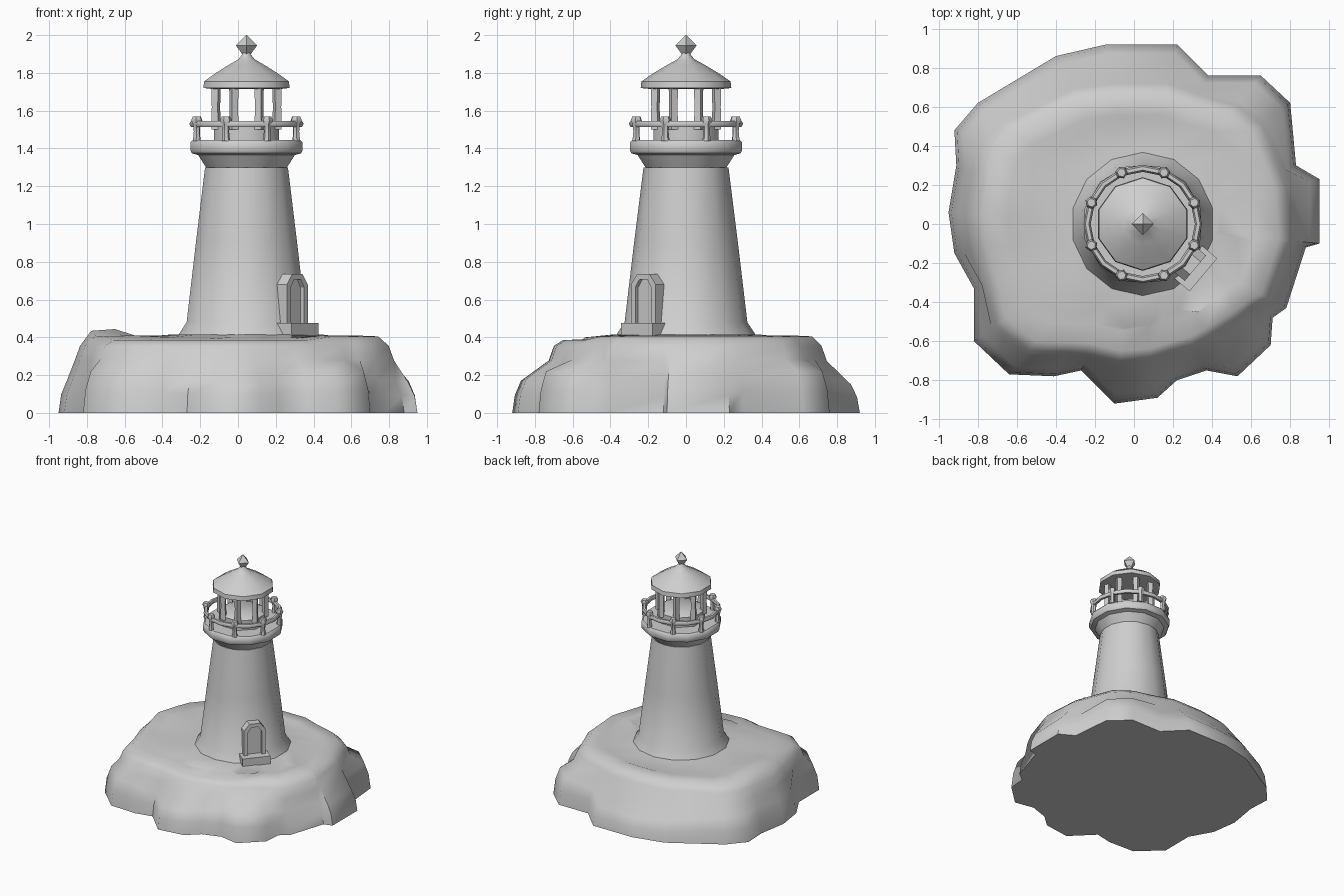
import bpy, bmesh, math
from mathutils import Vector, Matrix

if "Cube" in bpy.data.objects:
    bpy.data.objects.remove(bpy.data.objects["Cube"])

CX, CY = 0.045, 0.0          # tower axis
stone = bpy.data.materials.new("light_grey_stone")
stone.diffuse_color = (0.62, 0.62, 0.62, 1)
stone.use_nodes = True
stone.node_tree.nodes["Principled BSDF"].inputs["Base Color"].default_value = stone.diffuse_color


def finish(name, bm, angle=40):
    bmesh.ops.recalc_face_normals(bm, faces=bm.faces)
    me = bpy.data.meshes.new(name)
    bm.to_mesh(me)
    bm.free()
    me.materials.append(stone)
    ob = bpy.data.objects.new(name, me)
    bpy.context.collection.objects.link(ob)
    bpy.ops.object.select_all(action='DESELECT')
    ob.select_set(True)
    bpy.context.view_layer.objects.active = ob
    bpy.ops.object.shade_smooth_by_angle(angle=math.radians(angle))
    return ob


def skin(bm, rings, closed=False):
    """Join rings of points with quads; cap the ends unless closed."""
    vs = [[bm.verts.new(p) for p in r] for r in rings]
    n = len(vs[0])
    pairs = list(zip(vs, vs[1:])) + ([(vs[-1], vs[0])] if closed else [])
    for a, b in pairs:
        for i in range(n):
            j = (i + 1) % n
            bm.faces.new((a[i], a[j], b[j], b[i]))
    if not closed:
        bm.faces.new(vs[0][::-1])
        bm.faces.new(vs[-1])


def ring(r, z, n, rot=0.0, cx=CX, cy=CY):
    return [(cx + r * math.cos(rot + 2 * math.pi * i / n),
             cy + r * math.sin(rot + 2 * math.pi * i / n), z) for i in range(n)]


def lathe(name, profile, n, rot=0.0, closed=False, angle=40):
    bm = bmesh.new()
    skin(bm, [ring(r, z, n, rot) for r, z in profile], closed)
    return finish(name, bm, angle)


def posts(name, count, radius, profile, n=6):
    bm = bmesh.new()
    for k in range(count):
        a = 2 * math.pi * (k + 0.5) / count
        c = CX + radius * math.cos(a), CY + radius * math.sin(a)
        skin(bm, [ring(r, z, n, a, *c) for r, z in profile])
    return finish(name, bm, 50)


# rocky island: foot outline x, y, lower shoulder height, upper rim factor
outline = [
    (0.95, -0.10, .16, .84), (0.95, 0.23, .17, .82), (0.83, 0.30, .20, .90),
    (0.80, 0.62, .22, .82), (0.65, 0.76, .22, .80), (0.38, 0.76, .20, .87),
    (0.22, 0.92, .15, .78), (-0.14, 0.92, .14, .78), (-0.40, 0.86, .16, .80),
    (-0.80, 0.62, .20, .84), (-0.92, 0.48, .20, .84), (-0.91, 0.30, .20, .88),
    (-0.95, 0.06, .18, .88), (-0.92, -0.15, .18, .88), (-0.82, -0.33, .20, .92),
    (-0.82, -0.60, .22, .86), (-0.64, -0.77, .22, .84), (-0.41, -0.78, .20, .84),
    (-0.27, -0.75, .18, .88), (-0.10, -0.92, .17, .76), (0.12, -0.89, .18, .77),
    (0.22, -0.80, .18, .82), (0.37, -0.75, .20, .83), (0.53, -0.78, .22, .74),
    (0.70, -0.62, .22, .78), (0.71, -0.48, .19, .88), (0.78, -0.43, .18, .90),
    (0.88, -0.12, .17, .90)]


def bump(x, y, z):
    # small knoll on the left rim, slightly lower rim at the front
    d = (x + 0.70) ** 2 + (y - 0.10) ** 2
    return (x, y, z + 0.045 * math.exp(-d / 0.02) - (0.02 if y < -0.45 else 0))


levels = [
    [(x, y, 0) for x, y, h, f in outline],
    [(x * .985, y * .985, h * .55) for x, y, h, f in outline],
    [(x * .95, y * .95, h) for x, y, h, f in outline],
    [(x * (f + .03), y * (f + .03), .26 + h * .1) for x, y, h, f in outline],
    [(x * f, y * f, .355) for x, y, h, f in outline],
    [bump(x * f * .93, y * f * .93, .405) for x, y, h, f in outline],
    [bump(x * f * .78, y * f * .78, .41) for x, y, h, f in outline],
    [(CX * .4 + x * .58, y * .58, .40) for x, y, h, f in outline],
    [(CX + x * .42, y * .42, .415) for x, y, h, f in outline]]
bm = bmesh.new()
skin(bm, levels)
finish("rock_island", bm, 55)

# tower with flared foot, corbel and gallery deck
lathe("tower", [(.38, .38), (.365, .42), (.325, .48), (.275, .90), (.225, 1.30)],
      14, math.pi / 14)
lathe("gallery_deck", [(.222, 1.30), (.265, 1.365), (.30, 1.375), (.308, 1.39),
                       (.308, 1.43), (.295, 1.445)], 12, math.pi / 12)

# gallery railing
posts("railing_posts", 8, .285, [(.022, 1.44), (.017, 1.49), (.022, 1.53),
                                 (.032, 1.55), (.022, 1.57)])
lathe("hand_rail", [(.285 + .018 * math.cos(t * math.pi / 3),
                     1.53 + .018 * math.sin(t * math.pi / 3)) for t in range(6)],
      16, math.pi / 8, closed=True, angle=60)

# lantern room
lathe("lantern_wall", [(.185, 1.44), (.185, 1.525), (.17, 1.535)], 8, math.pi / 8, angle=50)
posts("lantern_posts", 8, .175, [(.027, 1.50), (.024, 1.62), (.027, 1.73)], 4)

# roof and diamond finial
lathe("roof", [(.19, 1.715), (.24, 1.72), (.236, 1.755), (.17, 1.80), (.10, 1.842),
               (.045, 1.872), (.022, 1.90), (.018, 1.93)], 10, math.pi / 10)
lathe("finial", [(.012, 1.885), (.056, 1.945), (.002, 2.0)], 4, 0, angle=20)

# doorway, built facing outward at an angle on the front right
frame = Matrix.Translation((CX, CY, 0)) @ Matrix.Rotation(math.radians(-40), 4, 'Z')


def gable(r, w, z0, z1, z2):
    pts = [(-w, z0), (w, z0), (w, z1), (w * .5, z2), (-w * .5, z2), (-w, z1)]
    return [frame @ Vector((r, t, z)) for t, z in pts]


bm = bmesh.new()
skin(bm, [gable(.24, .085, .44, .68, .735), gable(.352, .085, .44, .68, .735),
          gable(.352, .055, .475, .665, .705), gable(.328, .055, .475, .665, .705)])
finish("doorway", bm, 30)

# door step
bm = bmesh.new()
skin(bm, [[frame @ Vector((r, t, z)) for r, t in
           ((.22, -.11), (.405, -.11), (.405, .11), (.22, .11))] for z in (.37, .475)])
finish("door_step", bm, 30)
